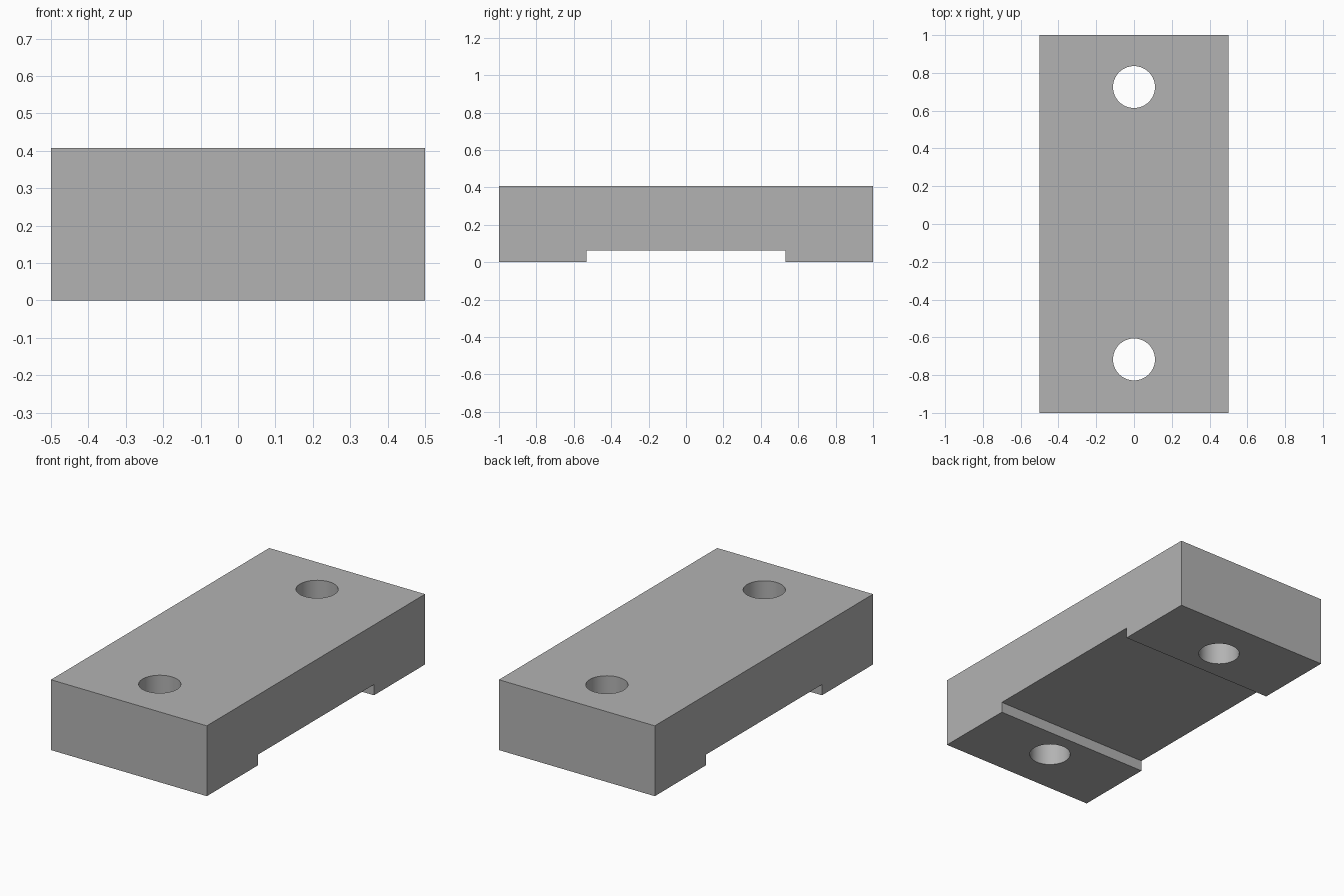
import bpy
import bmesh

cube = bpy.data.objects.get("Cube")
if cube:
    bpy.data.objects.remove(cube, do_unlink=True)

HALF_WIDTH, HALF_LENGTH, HEIGHT = 0.5, 1.0, 0.408
SLOT_HALF, SLOT_DEPTH = 0.532, 0.062
HOLE_RADIUS = 0.111

grey = bpy.data.materials.new("plain grey")
grey.use_nodes = True
colour = (0.45, 0.45, 0.45, 1)
grey.diffuse_color = colour
grey.node_tree.nodes["Principled BSDF"].inputs["Base Color"].default_value = colour


def make_object(name, bm):
    bmesh.ops.recalc_face_normals(bm, faces=bm.faces)
    mesh = bpy.data.meshes.new(name)
    bm.to_mesh(mesh)
    bm.free()
    mesh.materials.append(grey)
    obj = bpy.data.objects.new(name, mesh)
    bpy.context.collection.objects.link(obj)
    return obj


# Block: side profile with a shallow slot underneath, extruded across the width
half = [(HALF_LENGTH, HEIGHT), (HALF_LENGTH, 0), (SLOT_HALF, 0), (SLOT_HALF, SLOT_DEPTH)]
profile = half + [(-y, z) for y, z in reversed(half)]
bm = bmesh.new()
face = bm.faces.new([bm.verts.new((-HALF_WIDTH, y, z)) for y, z in profile])
extruded = bmesh.ops.extrude_face_region(bm, geom=[face])["geom"]
bmesh.ops.translate(bm, vec=(2 * HALF_WIDTH, 0, 0),
                    verts=[v for v in extruded if isinstance(v, bmesh.types.BMVert)])
block = make_object("mounting_block", bm)

# Bolt holes: one round cutter through each foot
for name, y in (("front_hole_cutter", -0.717), ("back_hole_cutter", 0.725)):
    bm = bmesh.new()
    bmesh.ops.create_cone(bm, cap_ends=True, segments=64, radius1=HOLE_RADIUS,
                          radius2=HOLE_RADIUS, depth=1)
    cutter = make_object(name, bm)
    cutter.location = (0, y, HEIGHT / 2)
    cutter.hide_render = True
    cutter.hide_set(True)
    cut = block.modifiers.new(name, "BOOLEAN")
    cut.operation = "DIFFERENCE"
    cut.solver = "EXACT"
    cut.object = cutter

# Apply the cuts, then smooth the hole walls while keeping edges sharp
bpy.ops.object.select_all(action="DESELECT")
block.select_set(True)
bpy.context.view_layer.objects.active = block
for modifier in list(block.modifiers):
    bpy.ops.object.modifier_apply(modifier=modifier.name)
for name in ("front_hole_cutter", "back_hole_cutter"):
    bpy.data.objects.remove(bpy.data.objects[name], do_unlink=True)
bpy.ops.object.shade_smooth_by_angle(angle=0.52)
